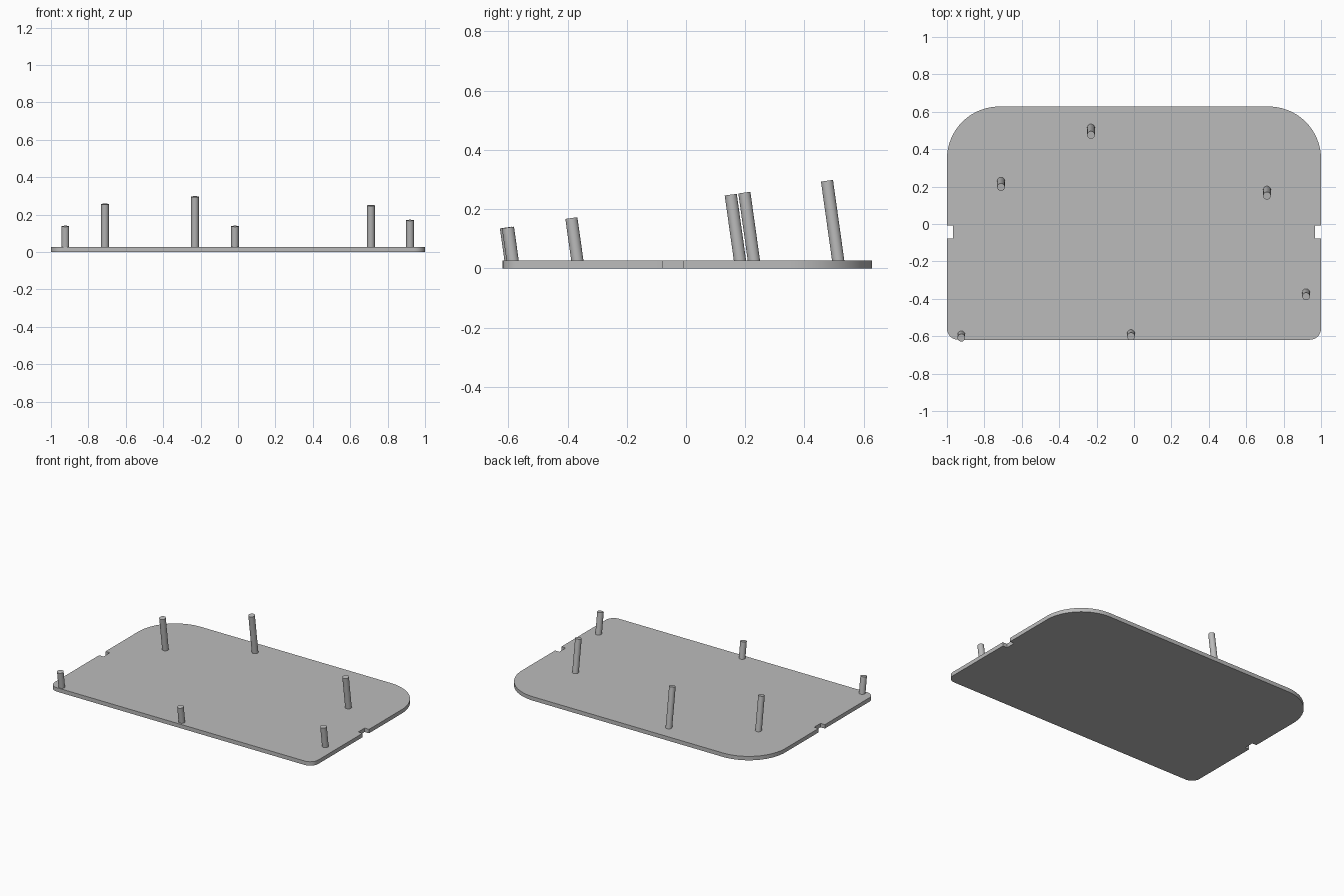
import bpy
import bmesh
from math import sin, cos, radians, pi
from mathutils import Vector

cube = bpy.data.objects.get("Cube")
if cube:
    bpy.data.objects.remove(cube)

grey = bpy.data.materials.new("plain grey")
grey.use_nodes = True
colour = (0.5, 0.5, 0.5, 1)
grey.diffuse_color = colour
grey.node_tree.nodes["Principled BSDF"].inputs["Base Color"].default_value = colour

THICK = 0.027
FRONT, BACK = -0.619, 0.628


def finish(obj):
    obj.data.materials.append(grey)
    bpy.ops.object.select_all(action='DESELECT')
    obj.select_set(True)
    bpy.context.view_layer.objects.active = obj
    bpy.ops.object.shade_smooth_by_angle(angle=radians(30))


def arc(cx, cy, radius, start, steps):
    """Quarter circle, counter-clockwise from the start angle."""
    angles = [start + pi / 2 * i / steps for i in range(steps + 1)]
    return [(cx + radius * cos(a), cy + radius * sin(a)) for a in angles]


# Base plate: right half of the outline, then mirrored, then extruded
small, large = 0.06, 0.28
half = arc(1 - small, FRONT + small, small, -pi / 2, 8)
half += [(1, -0.077), (0.967, -0.077), (0.967, -0.008), (1, -0.008)]  # side notch
half += arc(1 - large, BACK - large, large, 0, 20)
outline = half + [(-x, y) for x, y in reversed(half)]

bm = bmesh.new()
face = bm.faces.new([bm.verts.new((x, y, 0)) for x, y in outline])
extruded = bmesh.ops.extrude_face_region(bm, geom=[face])["geom"]
top_verts = [v for v in extruded if isinstance(v, bmesh.types.BMVert)]
bmesh.ops.translate(bm, vec=(0, 0, THICK), verts=top_verts)
bmesh.ops.recalc_face_normals(bm, faces=bm.faces)
mesh = bpy.data.meshes.new("base_plate")
bm.to_mesh(mesh)
bm.free()
plate = bpy.data.objects.new("base_plate", mesh)
bpy.context.collection.objects.link(plate)
finish(plate)

# Leaning posts: name, centre of the top end (x, y, z)
TILT = radians(8)
axis = Vector((0, -sin(TILT), cos(TILT)))
posts = [
    ("front_right_post", (-0.923, -0.608, 0.138)),
    ("front_middle_post", (-0.016, -0.601, 0.138)),
    ("front_left_post", (0.92, -0.387, 0.17)),
    ("back_right_post", (-0.711, 0.197, 0.256)),
    ("back_left_post", (0.711, 0.151, 0.249)),
    ("back_middle_post", (-0.23, 0.476, 0.296)),
]
for name, top in posts:
    top = Vector(top)
    length = (top.z - THICK / 2) / axis.z
    bpy.ops.mesh.primitive_cylinder_add(
        vertices=32, radius=0.0205, depth=length,
        location=top - axis * length / 2, rotation=(TILT, 0, 0))
    post = bpy.context.object
    post.name = name
    finish(post)
